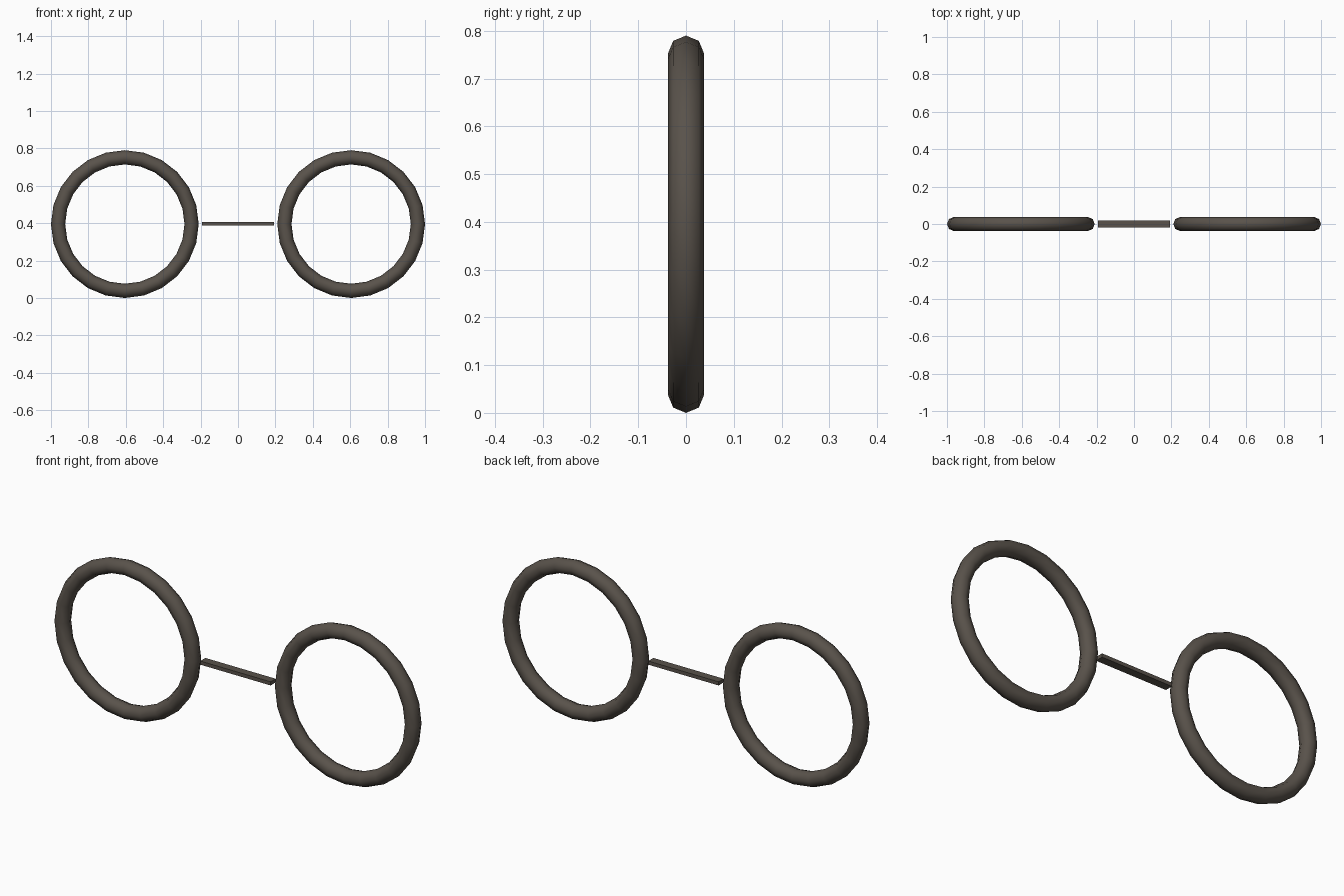
import bpy, math

if "Cube" in bpy.data.objects:
    bpy.data.objects.remove(bpy.data.objects["Cube"])

CENTRE_Z = 0.395

# Round rims, one per side
for side, label in ((-1, "left"), (1, "right")):
    bpy.ops.mesh.primitive_torus_add(
        major_segments=24, minor_segments=8,
        major_radius=0.357, minor_radius=0.038,
        location=(side * 0.605, 0, CENTRE_Z), rotation=(math.pi / 2, 0, 0))
    rim = bpy.context.object
    rim.name = f"{label}_rim"
    bpy.ops.object.shade_smooth_by_angle(angle=math.radians(60))
    mat = bpy.data.materials.get("dark_frame") or bpy.data.materials.new("dark_frame")
    mat.diffuse_color = (0.10, 0.085, 0.07, 1)
    mat.use_nodes = True
    mat.node_tree.nodes["Principled BSDF"].inputs["Base Color"].default_value = mat.diffuse_color
    rim.data.materials.append(mat)

# Thin flat bridge floating between the rims
bpy.ops.mesh.primitive_cube_add(size=1, location=(0, 0, CENTRE_Z + 0.002))
bridge = bpy.context.object
bridge.name = "bridge"
bridge.scale = (0.386, 0.04, 0.018)
bpy.ops.object.transform_apply(location=False, rotation=False, scale=True)
bridge.data.materials.append(mat)
